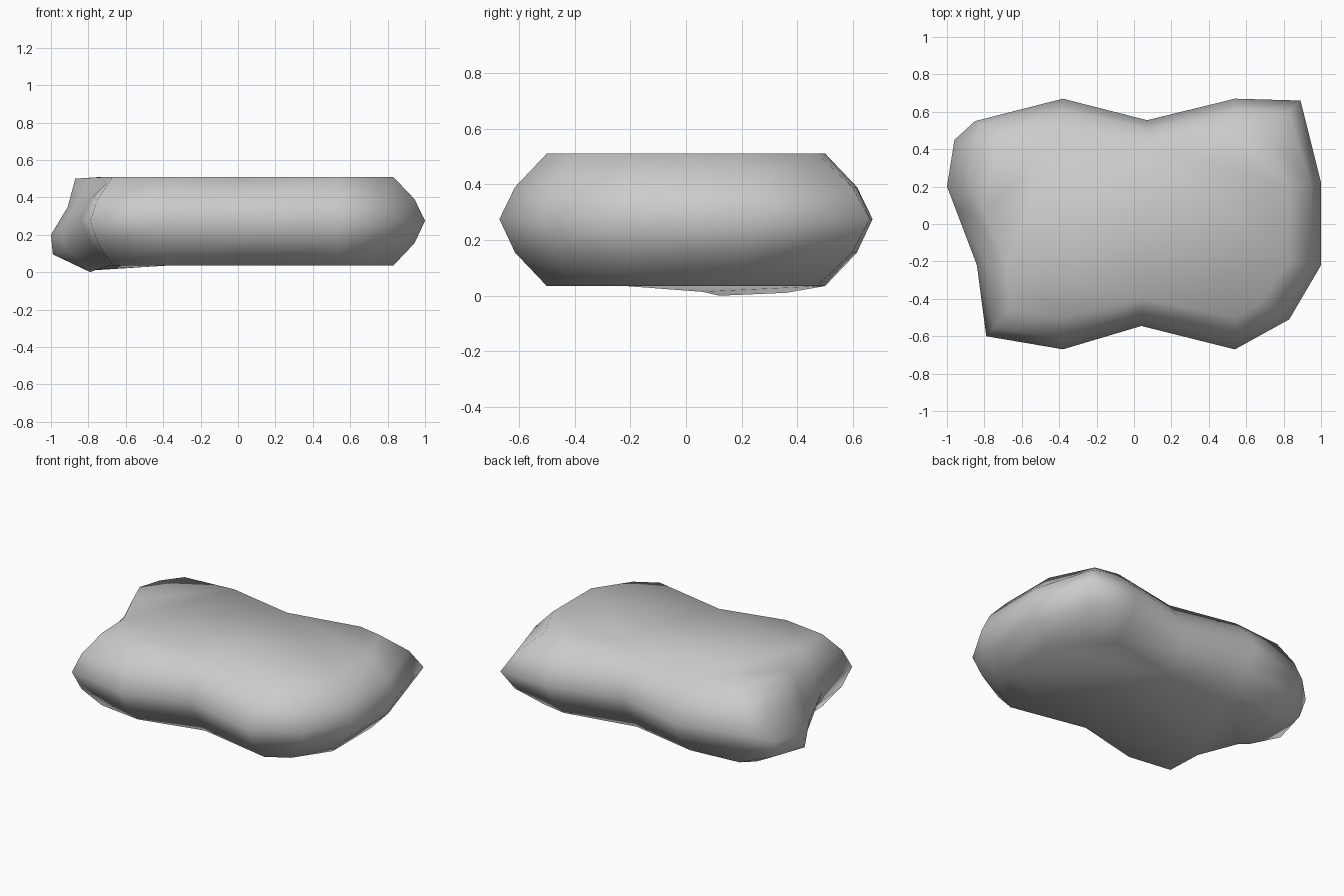
import bpy, bmesh

if "Cube" in bpy.data.objects:
    bpy.data.objects.remove(bpy.data.objects["Cube"])

# Widest outline and the smaller flat-face outline, counter-clockwise from front left
wide = [(-.79, -.60), (-.38, -.67), (.04, -.545), (.54, -.67), (.83, -.51), (1, -.22),
        (1, .22), (.89, .66), (.54, .67), (.07, .555), (-.38, .67), (-.85, .55),
        (-.96, .45), (-1, .20), (-.95, .07), (-.84, -.22)]
flat = [(-.67, -.46), (-.38, -.50), (.04, -.40), (.54, -.50), (.68, -.42), (.83, -.20),
        (.83, .20), (.70, .47), (.54, .50), (.07, .41), (-.38, .50), (-.72, .47),
        (-.80, .36), (-.82, .18), (-.78, .06), (-.68, -.22)]

# Height and inset of each ring from bottom to top
levels = [(.035, 1), (.155, .33), (.275, 0), (.39, .33), (.51, 1)]

# Sagging lump on the left side: x and z per level at its middle
lump = [(-.79, 0), (-.99, .095), (-1, .20), (-.91, .35), (-.87, .50)]
lump_y = [.12, .18, .20, .20, .22]
weight = {12: .7, 13: 1, 14: .6}

bm = bmesh.new()
rings = []
for k, (z, t) in enumerate(levels):
    ring = []
    for i, (a, b) in enumerate(zip(wide, flat)):
        x, y = a[0] + (b[0] - a[0]) * t, a[1] + (b[1] - a[1]) * t
        h = z
        if i in weight:
            w = weight[i]
            offset = (0.0 if i == 13 else a[0] - wide[13][0])
            x += (lump[k][0] + offset - x) * w
            h += (lump[k][1] - z) * w
            if i == 13:
                y = lump_y[k]
        ring.append(bm.verts.new((x, y, h)))
    rings.append(ring)

# Rounded side wall
n = len(wide)
for lo, hi in zip(rings, rings[1:]):
    for i in range(n):
        j = (i + 1) % n
        bm.faces.new((lo[i], lo[j], hi[j], hi[i]))

# Flat top and bottom
caps = [bm.faces.new(rings[-1]), bm.faces.new(rings[0][::-1])]
bmesh.ops.triangulate(bm, faces=caps)
bmesh.ops.recalc_face_normals(bm, faces=bm.faces[:])
for f in bm.faces:
    f.smooth = True

mesh = bpy.data.meshes.new("cushion")
bm.to_mesh(mesh)
bm.free()
cushion = bpy.data.objects.new("cushion", mesh)
bpy.context.collection.objects.link(cushion)
